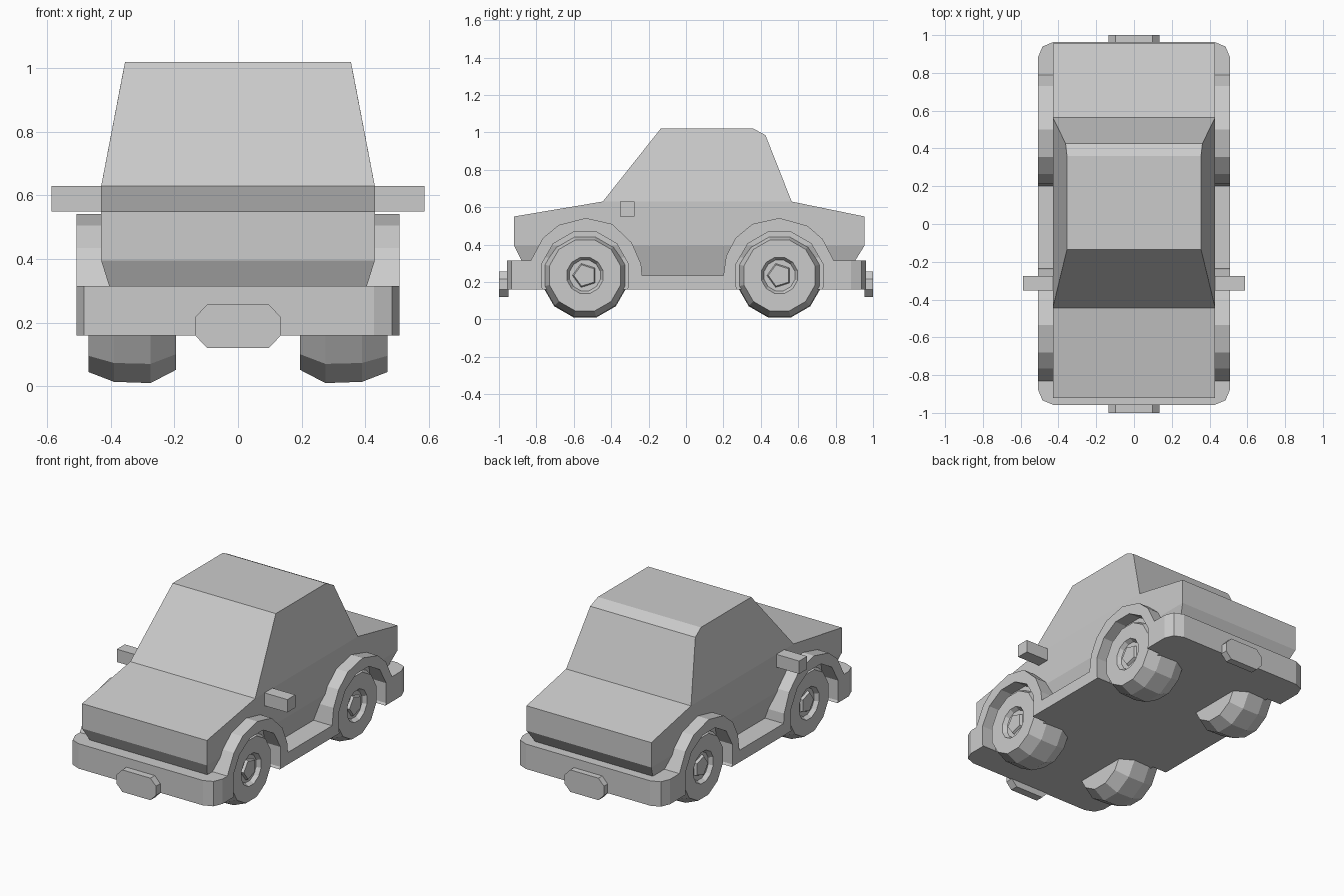
import bpy, bmesh
from math import cos, sin, pi

if "Cube" in bpy.data.objects:
    bpy.data.objects.remove(bpy.data.objects["Cube"])

AXLES = (-0.54, 0.5)
WHEEL_Z = 0.235


def finish(name, bm):
    bmesh.ops.recalc_face_normals(bm, faces=bm.faces)
    mesh = bpy.data.meshes.new(name)
    bm.to_mesh(mesh)
    bm.free()
    ob = bpy.data.objects.new(name, mesh)
    bpy.context.collection.objects.link(ob)
    return ob


def prism(bm, low, high):
    """Joins two matching outlines with side faces and end caps."""
    a = [bm.verts.new(p) for p in low]
    b = [bm.verts.new(p) for p in high]
    bm.faces.new(a)
    bm.faces.new(b)
    for i in range(len(a)):
        j = (i + 1) % len(a)
        bm.faces.new((a[i], a[j], b[j], b[i]))


def ring(x, r, cy, n):
    return [(x, cy + r * cos(2 * pi * (i + 0.5) / n), WHEEL_Z + r * sin(2 * pi * (i + 0.5) / n))
            for i in range(n)]


# Body shell with cabin: (y, z, half width) around the side silhouette
shell = [(-.84, .235, .38), (-.92, .395, .43), (-.92, .55, .43), (-.445, .63, .43),
         (-.135, 1.02, .355), (.36, 1.02, .355), (.425, .985, .362), (.565, .63, .43),
         (.955, .55, .43), (.955, .395, .43), (.855, .235, .38)]
bm = bmesh.new()
sides = [[bm.verts.new((s * w, y, z)) for y, z, w in shell] for s in (-1, 1)]
for v in sides:
    bm.faces.new([v[i] for i in (0, 1, 9, 10)])
    bm.faces.new([v[i] for i in (1, 2, 3, 7, 8, 9)])
    bm.faces.new(v[3:8])
for i in range(len(shell)):
    j = (i + 1) % len(shell)
    bm.faces.new((sides[0][i], sides[0][j], sides[1][j], sides[1][i]))
finish("body_shell", bm)

# Chassis: bumpers, fender arches and sills in one side profile
chassis_profile = [(-.957, .16), (-.957, .315), (-.83, .315), (-.765, .435), (-.68, .505),
                   (-.535, .542), (-.395, .51), (-.29, .41), (-.24, .295), (-.235, .235),
                   (.2, .235), (.215, .34), (.265, .435), (.355, .51), (.5, .542), (.65, .5),
                   (.73, .43), (.79, .315), (.963, .315), (.963, .16)]
bm = bmesh.new()
prism(bm, [(-.508, y, z) for y, z in chassis_profile], [(.508, y, z) for y, z in chassis_profile])
corners = [e for e in bm.edges
           if abs(e.verts[0].co.z - e.verts[1].co.z) > .1
           and all(abs(v.co.y) > .95 for v in e.verts)]
bmesh.ops.bevel(bm, geom=corners, offset=.08, segments=2, profile=.5, affect='EDGES')
chassis = finish("bumpers_and_fenders", bm)

# Wheel openings
bm = bmesh.new()
for cy in AXLES:
    for s in (-1, 1):
        prism(bm, ring(s * .41, .24, cy, 12), ring(s * .6, .24, cy, 12))
cutter = finish("wheel_opening_cutter", bm)
cutter.hide_render = True
mod = chassis.modifiers.new("openings", 'BOOLEAN')
mod.operation = 'DIFFERENCE'
mod.solver = 'EXACT'
mod.object = cutter
bpy.context.view_layer.objects.active = chassis
bpy.ops.object.modifier_apply(modifier=mod.name)
bpy.data.objects.remove(cutter)

# Wheels: rounded tyre with a recessed hub
section = [(.195, .19), (.275, .233), (.39, .229), (.47, .197), (.47, .1), (.445, .085)]
for label, cy in zip(("front", "rear"), AXLES):
    for side, s in (("left", -1), ("right", 1)):
        bm = bmesh.new()
        loops = [[bm.verts.new(p) for p in ring(s * x, r, cy, 12)] for x, r in section]
        for a, b in zip(loops, loops[1:]):
            for i in range(12):
                j = (i + 1) % 12
                bm.faces.new((a[i], a[j], b[j], b[i]))
        bm.faces.new(loops[0])
        bm.faces.new(loops[-1])
        finish(f"{label}_{side}_wheel", bm)
        # Five-sided hub cap
        bm = bmesh.new()
        prism(bm, ring(s * .44, .07, cy, 5), ring(s * .46, .06, cy, 5))
        finish(f"{label}_{side}_hub", bm)

# Side mirrors
for side, s in (("left", -1), ("right", 1)):
    bm = bmesh.new()
    rect = [(-.353, .55), (-.275, .55), (-.275, .63), (-.353, .63)]
    prism(bm, [(s * .42, y, z) for y, z in rect], [(s * .587, y, z) for y, z in rect])
    finish(f"{side}_mirror", bm)

# Number plates
plate = [(-.135, .16), (-.097, .12), (.097, .12), (.135, .16),
         (.135, .217), (.097, .257), (-.097, .257), (-.135, .217)]
for label, y0, y1 in (("front", -1.0, -.95), ("rear", .955, 1.0)):
    bm = bmesh.new()
    prism(bm, [(x, y0, z) for x, z in plate], [(x, y1, z) for x, z in plate])
    finish(f"{label}_plate", bm)
